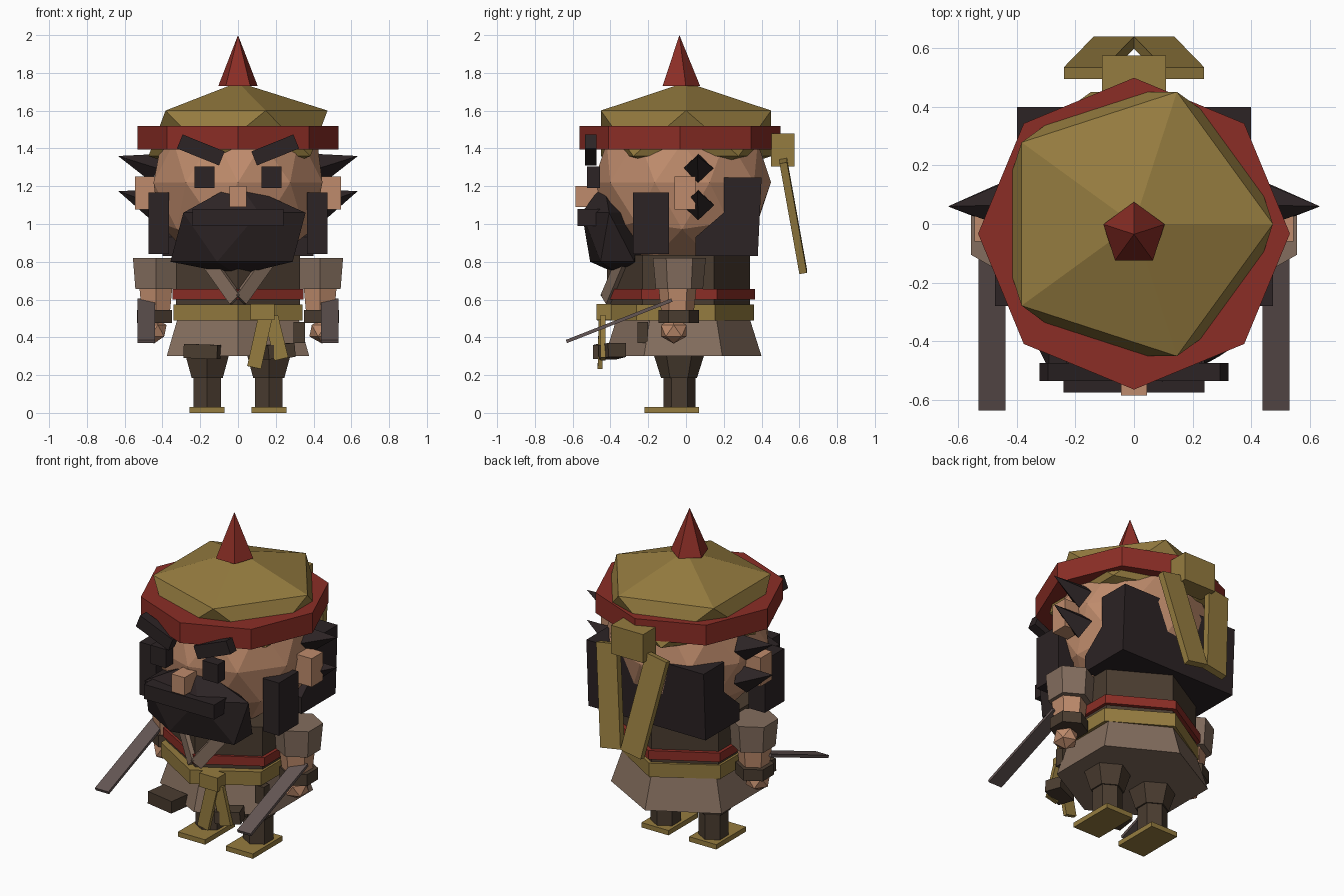
import bpy
import bmesh
from math import radians
from mathutils import Matrix, Vector

if "Cube" in bpy.data.objects:
    bpy.data.objects.remove(bpy.data.objects["Cube"])


def material(name, r, g, b):
    m = bpy.data.materials.new(name)
    m.use_nodes = True
    m.diffuse_color = (r, g, b, 1)
    m.node_tree.nodes["Principled BSDF"].inputs["Base Color"].default_value = (r, g, b, 1)
    return m


SKIN = material("skin", 0.52, 0.26, 0.15)
OLIVE = material("olive cloth", 0.30, 0.20, 0.05)
RED = material("red cloth", 0.26, 0.027, 0.019)
HAIR = material("dark hair", 0.025, 0.017, 0.018)
TAN = material("tan cloth", 0.23, 0.155, 0.112)
BROWN = material("dark brown cloth", 0.068, 0.045, 0.029)
STEEL = material("grey blade", 0.127, 0.093, 0.089)


def finish(name, bm, mat):
    bmesh.ops.recalc_face_normals(bm, faces=bm.faces)
    mesh = bpy.data.meshes.new(name)
    bm.to_mesh(mesh)
    bm.free()
    mesh.materials.append(mat)
    ob = bpy.data.objects.new(name, mesh)
    bpy.context.collection.objects.link(ob)
    return ob


def box(name, mat, centre, size, rot_y=0, rot_z=0):
    bm = bmesh.new()
    m = (Matrix.Translation(centre) @ Matrix.Rotation(radians(rot_z), 4, "Z")
         @ Matrix.Rotation(radians(rot_y), 4, "Y") @ Matrix.Diagonal((*size, 1)))
    bmesh.ops.create_cube(bm, size=1, matrix=m)
    return finish(name, bm, mat)


def prism(name, mat, x, y, z0, z1, r0, r1, sides=6, sx=1):
    """Upright tapered prism with one corner facing +y."""
    bm = bmesh.new()
    m = Matrix.Translation((x, y, (z0 + z1) / 2)) @ Matrix.Diagonal((sx, 1, 1, 1))
    bmesh.ops.create_cone(bm, cap_ends=True, segments=sides, radius1=r0,
                          radius2=r1, depth=z1 - z0, matrix=m)
    return finish(name, bm, mat)


def ball(name, mat, centre, scale, level=1):
    bm = bmesh.new()
    m = Matrix.Translation(centre) @ Matrix.Diagonal((*scale, 1))
    bmesh.ops.create_icosphere(bm, subdivisions=level, radius=1, matrix=m)
    return finish(name, bm, mat)


def strip(name, mat, start, end, width, thick, facing):
    """Flat bar from start to end whose broad side looks along facing."""
    a, b = Vector(start), Vector(end)
    d = (b - a).normalized()
    side = d.cross(Vector(facing)).normalized()
    n = side.cross(d)
    m = Matrix((side * width, n * thick, b - a)).transposed().to_4x4()
    m.translation = (a + b) / 2
    bm = bmesh.new()
    bmesh.ops.create_cube(bm, size=1, matrix=m)
    return finish(name, bm, mat)


def spike(name, mat, start, end, radius):
    a, b = Vector(start), Vector(end)
    m = Matrix.Translation((a + b) / 2) @ (b - a).to_track_quat("Z", "Y").to_matrix().to_4x4()
    bm = bmesh.new()
    bmesh.ops.create_cone(bm, cap_ends=True, segments=4, radius1=radius,
                          radius2=0, depth=(b - a).length, matrix=m)
    return finish(name, bm, mat)


# Head and hat
ball("head", SKIN, (0, -0.02, 1.22), (0.47, 0.47, 0.47), 2)
ball("hat_dome", OLIVE, (0, 0, 1.48), (0.53, 0.53, 0.27))
prism("hat_band", RED, 0, -0.033, 1.395, 1.52, 0.532, 0.532, 8)
prism("hat_spike", RED, 0, -0.035, 1.73, 2.0, 0.11, 0, 5)
box("hat_knot", OLIVE, (0, 0.513, 1.392), (0.22, 0.125, 0.175))

# Face
box("nose", SKIN, (0, -0.525, 1.145), (0.09, 0.12, 0.11))
box("moustache", HAIR, (0, -0.51, 1.035), (0.48, 0.13, 0.09))
beard = ball("beard", HAIR, (0, -0.385, 0.93), (0.4, 0.17, 0.29))
for v in beard.data.vertices:
    v.co.z = max(v.co.z, 0.73)
    v.co.y += (0.93 - v.co.z) * 0.17

# Back hair: stepped side profile drawn across the head
bm = bmesh.new()
profile = [(0.2, 1.245), (0.2, 1.06), (0.05, 0.93), (0.05, 0.83), (0.38, 0.83), (0.4, 1.245)]
face = bm.faces.new([bm.verts.new((-0.4, y, z)) for y, z in profile])
ext = bmesh.ops.extrude_face_region(bm, geom=[face])
bmesh.ops.translate(bm, vec=(0.8, 0, 0),
                    verts=[g for g in ext["geom"] if isinstance(g, bmesh.types.BMVert)])
finish("back_hair", bm, HAIR)

# Body and clothes
prism("torso", BROWN, 0, -0.04, 0.5, 0.835, 0.378, 0.378)
prism("red_belt", RED, 0, -0.035, 0.6, 0.655, 0.4, 0.4)
prism("olive_belt", OLIVE, 0, -0.055, 0.49, 0.575, 0.415, 0.415, sx=0.95)
prism("skirt", TAN, 0, -0.015, 0.3, 0.49, 0.415, 0.355, sx=1.05)

# Sash knot and tails
box("sash_knot", OLIVE, (0.13, -0.435, 0.535), (0.125, 0.08, 0.085))
strip("sash_tail_inner", OLIVE, (0.145, -0.45, 0.51), (0.085, -0.455, 0.24), 0.075, 0.025, (0, -1, 0))
strip("sash_tail_outer", OLIVE, (0.175, -0.44, 0.51), (0.23, -0.44, 0.285), 0.075, 0.025, (0, -1, 0))

# Pouches
box("right_pouch", BROWN, (-0.19, -0.415, 0.325), (0.18, 0.13, 0.075), rot_y=2, rot_z=-8)
box("left_pouch", BROWN, (0.215, -0.39, 0.327), (0.15, 0.1, 0.075), rot_y=-5, rot_z=20)
box("side_pouch", BROWN, (0.325, -0.228, 0.425), (0.06, 0.055, 0.11))

# Paired parts
for s, side in ((1, "left"), (-1, "right")):
    box(side + "_brow", HAIR, (s * 0.197, -0.505, 1.392), (0.24, 0.06, 0.08), rot_y=-22 * s)
    box(side + "_eye", HAIR, (s * 0.177, -0.49, 1.248), (0.105, 0.07, 0.115))
    box(side + "_ear", SKIN, (s * 0.49, -0.005, 1.163), (0.11, 0.11, 0.175))
    box(side + "_sideburn", HAIR, (s * 0.42, -0.185, 1.003), (0.11, 0.19, 0.325))
    spike(side + "_upper_tuft", HAIR, (s * 0.43, 0.065, 1.295), (s * 0.635, 0.06, 1.36), 0.08)
    spike(side + "_lower_tuft", HAIR, (s * 0.43, 0.065, 1.1), (s * 0.635, 0.06, 1.175), 0.085)
    strip(side + "_hat_tail", OLIVE, (s * 0.17, 0.515, 1.335), (s * 0.068, 0.62, 0.75),
          0.14, 0.04, (0, 1, 0))
    strip(side + "_lapel", TAN, (s * 0.155, -0.34, 0.8), (s * 0.012, -0.425, 0.6),
          0.075, 0.03, (s * 0.5, -0.87, 0))

    # Arm
    x = s * 0.435
    prism(side + "_sleeve", TAN, x, -0.035, 0.655, 0.82, 0.125, 0.14)
    prism(side + "_forearm", SKIN, x, -0.045, 0.52, 0.66, 0.085, 0.1)
    prism(side + "_cuff", BROWN, s * 0.442, -0.038, 0.475, 0.545, 0.108, 0.108)
    ball(side + "_hand", SKIN, (s * 0.445, -0.065, 0.435), (0.075, 0.08, 0.068))
    strip(side + "_blade", STEEL, (s * 0.485, -0.075, 0.597), (s * 0.485, -0.633, 0.378),
          0.092, 0.018, (0, -0.37, 0.93))

    # Leg
    x = s * 0.163
    prism(side + "_trouser", BROWN, x, -0.037, 0.185, 0.36, 0.095, 0.15)
    prism(side + "_shin", BROWN, x, -0.035, 0.02, 0.2, 0.085, 0.085)
    box(side + "_shoe", OLIVE, (x, -0.075, 0.015), (0.185, 0.29, 0.03))
